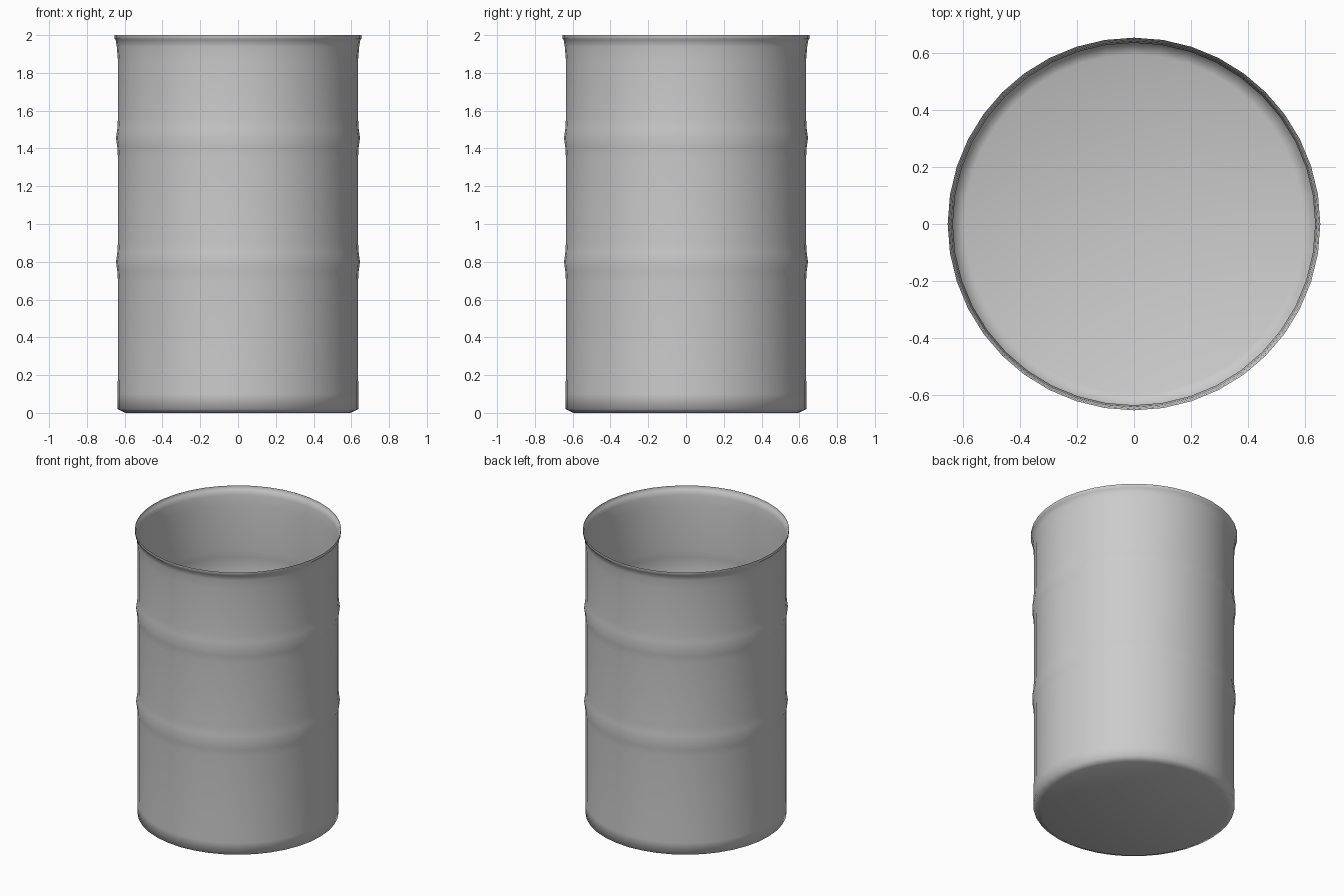
import bpy, bmesh, math

if "Cube" in bpy.data.objects:
    bpy.data.objects.remove(bpy.data.objects["Cube"])

SIDES = 40

# Outline of the thin shell: floor, bevelled foot, two ribs, flared rim (radius, z)
profile = [(0.595, 0.0), (0.638, 0.02), (0.638, 0.10), (0.636, 0.20)]
for z in (0.80, 1.455):
    profile += [(0.636, z - 0.10), (0.639, z - 0.05), (0.646, z),
                (0.639, z + 0.05), (0.636, z + 0.10)]
profile += [(0.636, 1.87), (0.642, 1.94), (0.648, 1.975), (0.654, 1.98), (0.654, 2.0)]

# Revolve the outline and close the floor; the top stays open
bm = bmesh.new()
rings = [[bm.verts.new((r * math.cos(2 * math.pi * i / SIDES),
                        r * math.sin(2 * math.pi * i / SIDES), z))
          for i in range(SIDES)] for r, z in profile]
for low, high in zip(rings, rings[1:]):
    for i in range(SIDES):
        j = (i + 1) % SIDES
        bm.faces.new((low[i], low[j], high[j], high[i]))
bm.faces.new(rings[0][::-1])
for f in bm.faces:
    f.smooth = True

mesh = bpy.data.meshes.new("open_drum")
bm.to_mesh(mesh)
bm.free()
drum = bpy.data.objects.new("open_drum", mesh)
bpy.context.collection.objects.link(drum)
